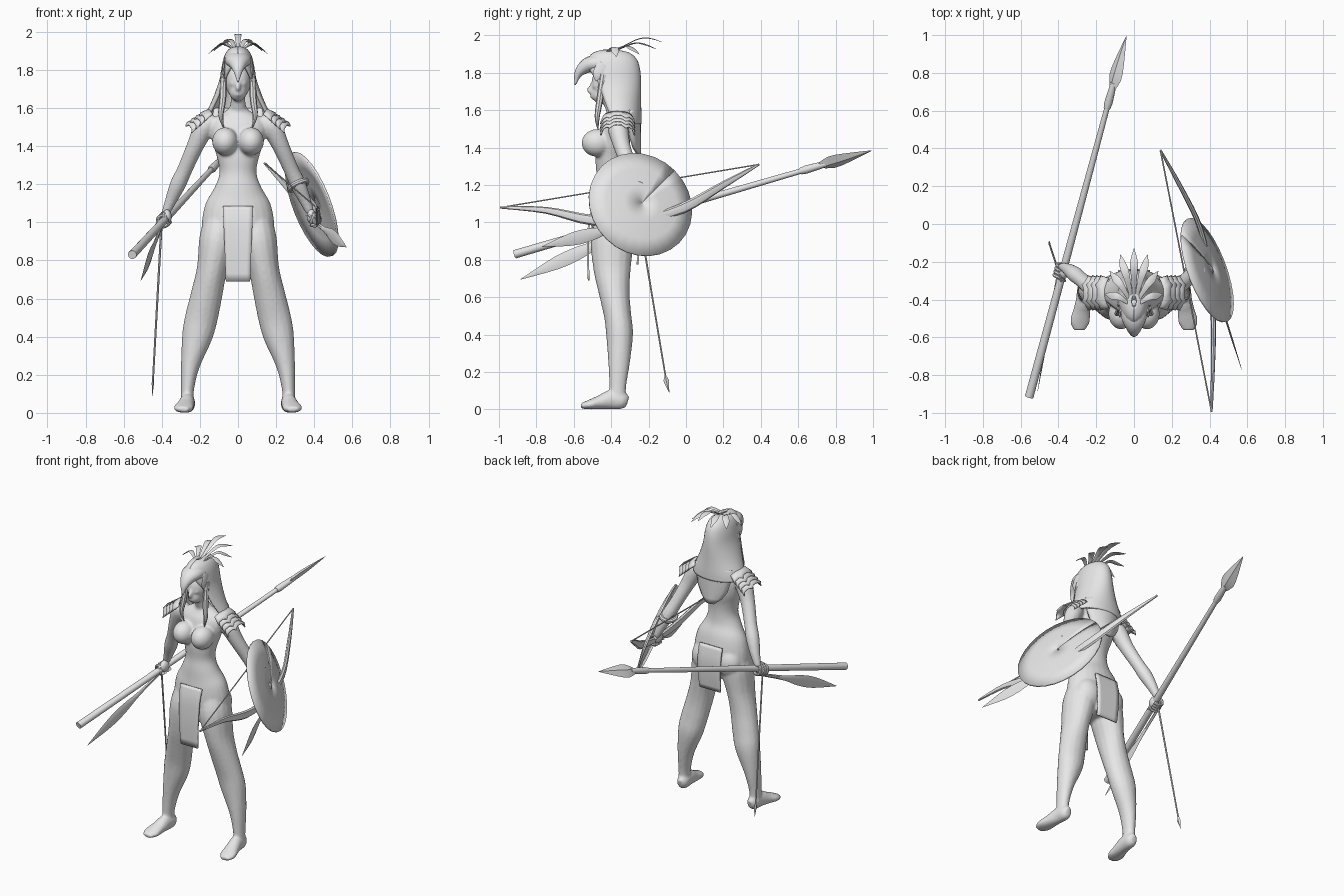
import bpy, bmesh, math
from mathutils import Vector as V

cube = bpy.data.objects.get("Cube")
if cube:
    bpy.data.objects.remove(cube)

clay = bpy.data.materials.new("plain_grey")
clay.use_nodes = True
clay.diffuse_color = (0.8, 0.8, 0.8, 1)
clay.node_tree.nodes["Principled BSDF"].inputs["Base Color"].default_value = (0.8, 0.8, 0.8, 1)


def add(name, bm):
    bmesh.ops.recalc_face_normals(bm, faces=bm.faces)
    mesh = bpy.data.meshes.new(name)
    bm.to_mesh(mesh)
    bm.free()
    mesh.materials.append(clay)
    obj = bpy.data.objects.new(name, mesh)
    bpy.context.scene.collection.objects.link(obj)
    return obj


def spline(path, steps):
    """Catmull-Rom through tuples of any length."""
    out = []
    for i in range(len(path) - 1):
        a, b, c, d = path[max(i - 1, 0)], path[i], path[i + 1], path[min(i + 2, len(path) - 1)]
        for s in range(steps):
            t = s / steps
            out.append([q + t / 2 * (r - p + t * (2 * p - 5 * q + 4 * r - s4 + t * (3 * (q - r) + s4 - p)))
                        for p, q, r, s4 in zip(a, b, c, d)])
    return out + [list(path[-1])]


def loft(name, path, ref=(1, 0, 0), n=16, steps=4):
    """Sweep an ellipse along (x, y, z, radius along ref, other radius)."""
    rows = spline(path, steps)
    pts = [V(r[:3]) for r in rows]
    bm = bmesh.new()
    rings = []
    for i, r in enumerate(rows):
        t = (pts[min(i + 1, len(pts) - 1)] - pts[max(i - 1, 0)]).normalized()
        a = V(ref)
        a = (a - t * a.dot(t)).normalized()
        b = t.cross(a)
        ra, rb = max(r[3], 0.001), max(r[4], 0.001)
        rings.append([bm.verts.new(pts[i] + a * ra * math.cos(k * math.tau / n) + b * rb * math.sin(k * math.tau / n))
                      for k in range(n)])
    for p, q in zip(rings, rings[1:]):
        for k in range(n):
            bm.faces.new((p[k], p[k - 1], q[k - 1], q[k]))
    bm.faces.new(rings[0])
    bm.faces.new(rings[-1])
    return add(name, bm)


def ball(name, centre, size):
    bm = bmesh.new()
    bmesh.ops.create_uvsphere(bm, u_segments=24, v_segments=14, radius=1)
    for v in bm.verts:
        v.co = V(centre) + V([c * s for c, s in zip(v.co, size)])
    return add(name, bm)


def sheet(name, rows, thick=0.01):
    bm = bmesh.new()
    grid = [[bm.verts.new(p) for p in row] for row in rows]
    for p, q in zip(grid, grid[1:]):
        for k in range(len(p) - 1):
            bm.faces.new((p[k], p[k + 1], q[k + 1], q[k]))
    obj = add(name, bm)
    mod = obj.modifiers.new("thickness", "SOLIDIFY")
    mod.thickness = thick
    mod.offset = 0
    return obj


# Body: overlapping forms fused into one smooth skin
parts = [loft("body", [
    (0, -.385, .84, .10, .09), (0, -.385, .92, .18, .115), (0, -.385, 1.0, .19, .12), (0, -.39, 1.1, .17, .108),
    (0, -.40, 1.18, .125, .09), (0, -.40, 1.26, .097, .08), (0, -.40, 1.34, .11, .085), (0, -.39, 1.42, .135, .09),
    (0, -.38, 1.5, .15, .08), (0, -.375, 1.55, .125, .062), (0, -.38, 1.59, .055, .045), (0, -.40, 1.64, .038, .04),
    (0, -.41, 1.72, .04, .04)], n=24)]
parts += [ball("skull", (0, -.42, 1.745), (.068, .085, .1)), ball("jaw", (0, -.455, 1.685), (.046, .052, .05)),
          loft("nose", [(0, -.497, 1.745, .009, .01), (0, -.517, 1.705, .014, .014), (0, -.5, 1.695, .01, .008)], n=8),
          ball("lips", (0, -.5, 1.672), (.021, .012, .011))]
for s in (-1, 1):
    parts.append(loft("leg", [(s * x, y, z, a, b) for x, y, z, a, b in (
        (.265, -.365, .04, .036, .045), (.265, -.365, .12, .034, .045), (.25, -.358, .25, .05, .058),
        (.215, -.355, .4, .08, .072), (.192, -.365, .5, .086, .073), (.165, -.383, .62, .083, .082),
        (.137, -.395, .75, .08, .1), (.108, -.395, .9, .097, .115), (.09, -.385, 1.0, .09, .1))]))
    parts.append(loft("foot", [(s * x, y, z, a, b) for x, y, z, a, b in (
        (.262, -.312, .04, .02, .03), (.263, -.34, .047, .038, .046), (.267, -.4, .052, .04, .052),
        (.276, -.46, .038, .046, .038), (.287, -.52, .025, .052, .025), (.29, -.562, .018, .03, .014))]))
    parts.append(loft("arm", [(s * x, y, z, r, r) for x, y, z, r in (
        (.12, -.375, 1.535, .035), (.172, -.365, 1.505, .055), (.225, -.34, 1.4, .045), (.278, -.295, 1.28, .04),
        (.315, -.265, 1.2, .042), (.35, -.24, 1.12, .032), (.382, -.225, 1.045, .021))]))
    parts += [ball("breast", (s * .068, -.475, 1.425), (.068, .083, .074)),
              ball("buttock", (s * .085, -.335, .955), (.092, .075, .1)),
              ball("eye", (s * .028, -.488, 1.728), (.016, .012, .009))]
body = parts[0]
bpy.ops.object.select_all(action='DESELECT')
for p in parts:
    p.select_set(True)
bpy.context.view_layer.objects.active = body
bpy.ops.object.join()
skin = body.modifiers.new("fuse", "REMESH")
skin.mode = 'VOXEL'
skin.voxel_size = 0.0085
skin.use_smooth_shade = True
relax = body.modifiers.new("relax", "SMOOTH")
relax.factor = 0.5
relax.iterations = 5


# Hands: palm with four fingers curled round a grip
def fist(name, centre, axis, s):
    c, ax = V(centre), V(axis).normalized()
    u = (V((s, 0, 0)) - ax * ax.x * s).normalized()
    w = ax.cross(u)
    ball(name + "_palm", c + V((0, 0, .015)) - u * .012, (.025, .04, .038))
    for k in range(4):
        m = c + ax * .019 * (k - 1.5)
        loft(name + "_finger", [(*(m + (u * math.cos(a) + w * math.sin(a)) * .031), .01, .01)
                                for a in (-2.6, -1.6, -.6, .4, 1.4, 2.2)], ax, 8, 2)
    loft(name + "_thumb", [(*(c + V((0, -.02, .03))), .013, .013), (*(c + V((0, -.045, .01))), .012, .012),
                           (*(c + V((-s * .02, -.05, -.02))), .007, .007)], n=8, steps=2)


fist("right_hand", (-.385, -.25, 1.015), (.51, 1.91, .55), -1)
fist("left_hand", (.398, -.25, 1.015), (-.03, 1, .05), 1)
bpy.ops.mesh.primitive_torus_add(location=(.318, -.262, 1.195), rotation=(.3, 2.7, 0), major_radius=.05,
                                 minor_radius=.014, major_segments=24, minor_segments=8)
bracelet = bpy.context.object
bracelet.name = "bracelet"
bracelet.data.materials.append(clay)


# Hooded headdress, open round the face
def arc(z, cy, rx, ry, deg, n=28):
    angles = [math.radians(deg) * (2 * k / n - 1) for k in range(n + 1)]
    return [(rx * math.sin(a), cy + ry * math.cos(a), z) for a in angles]


hood = [(1.917, -.41, .012, .03, 180), (1.903, -.4, .045, .09, 180), (1.87, -.395, .066, .125, 180),
        (1.82, -.39, .078, .137, 155), (1.75, -.385, .09, .138, 128), (1.65, -.375, .125, .128, 118),
        (1.57, -.36, .16, .115, 112), (1.525, -.355, .168, .11, 105)]
sheet("hood", [arc(*r) for r in spline(hood, 3)], .014)
sheet("back_hair", [[(w * k / 4, -.25 - .05 * (k / 4) ** 2 * w / .12, z) for k in range(-4, 5)]
                    for z, w in ((1.6, .135), (1.52, .125), (1.45, .105), (1.4, .07), (1.365, .025))], .02)
loft("beak", [(0, -.43, 1.85, .072, .055), (0, -.50, 1.848, .066, .045), (0, -.545, 1.828, .045, .036),
              (0, -.578, 1.79, .023, .02), (0, -.592, 1.735, .003, .003)])
for s in (-1, 1):
    loft("brow_flap", [(s * .07, -.43, 1.84, .01, .045), (s * .075, -.465, 1.79, .008, .035),
                       (s * .072, -.475, 1.755, .003, .01)], n=8)
    loft("side_lock", [(s * .075, -.44, 1.79, .016, .02), (s * .08, -.462, 1.65, .018, .018),
                       (s * .09, -.475, 1.56, .013, .013), (s * .075, -.47, 1.495, .002, .002)], n=8)

# Crest feathers fanned over the crown
for i in range(-3, 4):
    a = math.radians(i * 28)
    sx, cy = math.sin(a), math.cos(a)
    loft("crest_feather", [(.02 * sx, -.43 + .03 * cy, 1.905, .006, .003),
                           (.08 * sx, -.40 + .13 * cy, 1.975 - .04 * abs(sx), .017, .003),
                           (.12 * sx, -.40 + .2 * cy, 1.985 - .07 * abs(sx), .02, .003),
                           (.155 * sx, -.40 + .27 * cy, 1.965 - .08 * abs(sx), .001, .001)], (cy, -sx, 0), 6, 3)

# Layered shoulder guards with jagged edges
for s in (-1, 1):
    for k in range(4):
        rows = []
        for t in range(3):
            row = []
            for j in range(13):
                a = math.radians(-85 + j * 170 / 12)
                d = .028 * k + t * (.022 if j % 4 else .03)
                lift = .035 + .008 * t + .004 * k
                row.append((s * (.13 + .78 * d + .6 * lift * math.cos(a)), -.365 + (.075 + .008 * t) * math.sin(a),
                            1.565 - .72 * d + .8 * lift * math.cos(a)))
            rows.append(row)
        sheet("shoulder_guard", rows, .008)

# Loincloth panels
for name, panel in (("front_cloth", ((.08, -.498, 1.085), (.076, -.518, 1.0), (.07, -.525, .85), (.064, -.52, .69))),
                    ("back_cloth", ((.085, -.268, 1.07), (.085, -.25, .98), (.082, -.25, .88), (.078, -.26, .775)))):
    sheet(name, [[(w * k / 3, y, z) for k in range(-3, 4)] for w, y, z in spline(panel, 3)])

# Spear
butt, tip = V((-.555, -.915, .83)), V((-.04, .995, 1.385))


def along(t, a, b):
    return (*butt.lerp(tip, t), a, b)


loft("spear_shaft", [along(0, .023, .023), along(.4, .02, .02), along(.82, .014, .014)], n=12, steps=1)
loft("spear_socket", [along(.8, .018, .018), along(.815, .022, .022), along(.87, .017, .017)], n=12, steps=1)
loft("spear_blade", [along(.85, .016, .014), along(.885, .046, .016), along(.93, .035, .013), along(1, .001, .001)],
     (.7, 0, .7), 4, 2)

# Bow and string
loft("bow", [(.14, .39, 1.31, .006, .006), (.25, .19, 1.195, .02, .012), (.35, -.02, 1.075, .028, .014),
             (.398, -.25, 1.015, .018, .016), (.42, -.5, 1.012, .028, .014), (.418, -.75, 1.065, .018, .011),
             (.41, -.995, 1.08, .006, .006)], (0, 0, 1), 8)
loft("bow_string", [(.41, -.99, 1.08, .004, .004), (.14, .39, 1.31, .004, .004)], n=6, steps=1)

# Arrow and leaf-shaped blades held in the hands
loft("arrow_shaft", [(-.4, -.25, 1.02, .006, .006), (-.446, -.11, .18, .005, .005)], n=6, steps=1)
loft("arrow_head", [(-.446, -.11, .18, .005, .005), (-.447, -.106, .155, .006, .015),
                    (-.45, -.09, .09, .001, .001)], n=4, steps=1)
for name, a, b in (("right_leaf_blade", V((-.4, -.25, .985)), V((-.51, -.885, .695))),
                   ("left_leaf_blade", V((.405, -.25, 1.0)), V((.57, -.77, .87)))):
    loft(name, [(*a.lerp(b, t), w, h) for t, w, h in (
        (0, .01, .008), (.3, .016, .007), (.5, .034, .006), (.7, .034, .005), (1, .001, .001))], (0, 0, 1), 6, 3)

# Round shield, slightly domed
normal = V((1, .37, .38)).normalized()
u = normal.orthogonal().normalized()
w = normal.cross(u)
centre = V((.392, -.243, 1.096))
sheet("shield", [[centre + (u * math.cos(k * math.tau / 28) + w * math.sin(k * math.tau / 28)) * r + normal * h
                  for k in range(29)] for r, h in ((.001, .022), (.1, .019), (.2, .01), (.291, -.006))], .012)

# Smooth shading with crisp edges
bpy.ops.object.select_all(action='DESELECT')
for obj in bpy.context.scene.objects:
    if obj.type == 'MESH' and clay.name in obj.data.materials and obj != body:
        obj.select_set(True)
        bpy.context.view_layer.objects.active = obj
bpy.ops.object.shade_smooth_by_angle(angle=math.radians(35))
